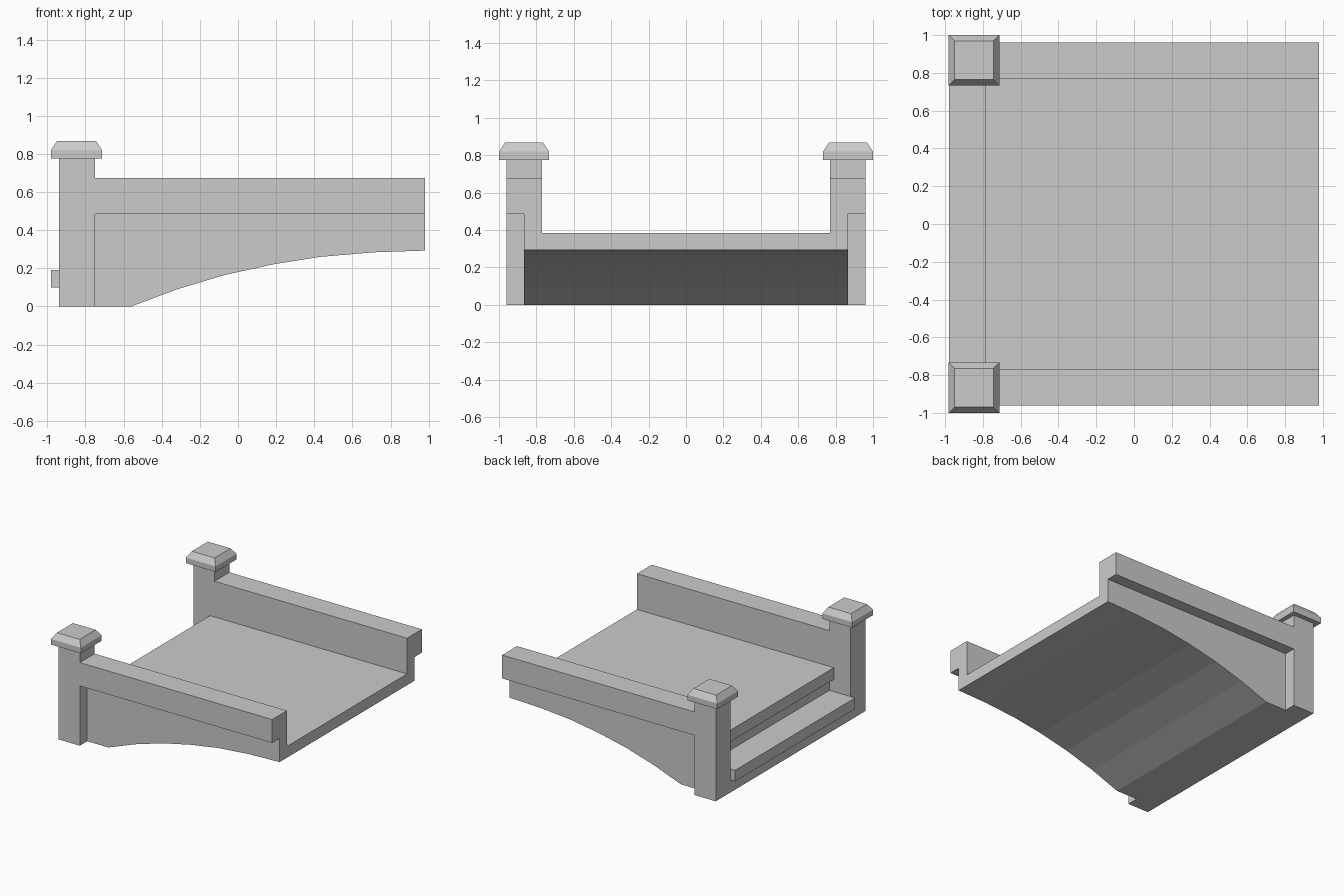
import bpy, bmesh
from math import radians

if "Cube" in bpy.data.objects:
    bpy.data.objects.remove(bpy.data.objects["Cube"])

ARCH = [(-0.56, 0), (-0.32, 0.09), (-0.07, 0.165), (0.18, 0.22),
        (0.43, 0.26), (0.71, 0.284), (0.98, 0.293)]


def to_object(name, bm):
    bmesh.ops.recalc_face_normals(bm, faces=bm.faces)
    mesh = bpy.data.meshes.new(name)
    bm.to_mesh(mesh)
    bm.free()
    obj = bpy.data.objects.new(name, mesh)
    bpy.context.collection.objects.link(obj)
    return obj


def extrude_profile(name, profile, y0, y1):
    """Extrude an x-z outline from y0 to y1."""
    bm = bmesh.new()
    face = bm.faces.new([bm.verts.new((x, y0, z)) for x, z in profile])
    geom = bmesh.ops.extrude_face_region(bm, geom=[face], use_keep_orig=True)["geom"]
    verts = [v for v in geom if isinstance(v, bmesh.types.BMVert)]
    bmesh.ops.translate(bm, verts=verts, vec=(0, y1 - y0, 0))
    return to_object(name, bm)


def merge(target, other):
    """Union another solid into the target, then discard it."""
    mod = target.modifiers.new("union", 'BOOLEAN')
    mod.operation = 'UNION'
    mod.solver = 'EXACT'
    mod.object = other
    bpy.context.view_layer.objects.active = target
    bpy.ops.object.modifier_apply(modifier=mod.name)
    bpy.data.objects.remove(other)


def rect(x0, x1, z0, z1):
    return [(x0, z0), (x1, z0), (x1, z1), (x0, z1)]


# Arched deck with two overhanging steps at its end
deck = extrude_profile("bridge_deck", [(-0.94, 0)] + ARCH + [
    (0.98, 0.385), (-0.79, 0.385), (-0.79, 0.29), (-0.75, 0.29),
    (-0.75, 0.19), (-0.98, 0.19), (-0.98, 0.10), (-0.94, 0.10)], -0.77, 0.77)

for s, side in ((-1, "front"), (1, "back")):
    # Side wall, overhanging rail and end post
    wall = [(-0.75, 0)] + ARCH + [(0.98, 0.485), (-0.75, 0.485)]
    merge(deck, extrude_profile("side_wall", wall, s * 0.77, s * 0.865))
    post_rail = [(-0.94, 0), (-0.75, 0), (-0.75, 0.485), (0.98, 0.485),
                 (0.98, 0.675), (-0.75, 0.675), (-0.75, 0.775), (-0.94, 0.775)]
    merge(deck, extrude_profile("post_and_rail", post_rail, s * 0.77, s * 0.96))

    # Post cap: square slab with a tapered top
    bm = bmesh.new()
    rings = []
    for h, z in ((0.134, 0.775), (0.134, 0.82), (0.102, 0.868)):
        rings.append([bm.verts.new((-0.847 + h * a, s * 0.866 + h * b, z))
                      for a, b in ((-1, -1), (1, -1), (1, 1), (-1, 1))])
    for lo, hi in zip(rings, rings[1:]):
        for i in range(4):
            j = (i + 1) % 4
            bm.faces.new((lo[i], lo[j], hi[j], hi[i]))
    bm.faces.new(rings[0])
    bm.faces.new(rings[-1])
    to_object(side + "_post_cap", bm)

# Tidy the merged faces
bm = bmesh.new()
bm.from_mesh(deck.data)
bmesh.ops.remove_doubles(bm, verts=bm.verts, dist=0.0005)
bmesh.ops.dissolve_limit(bm, angle_limit=radians(0.5), verts=bm.verts, edges=bm.edges)
bm.to_mesh(deck.data)
bm.free()
